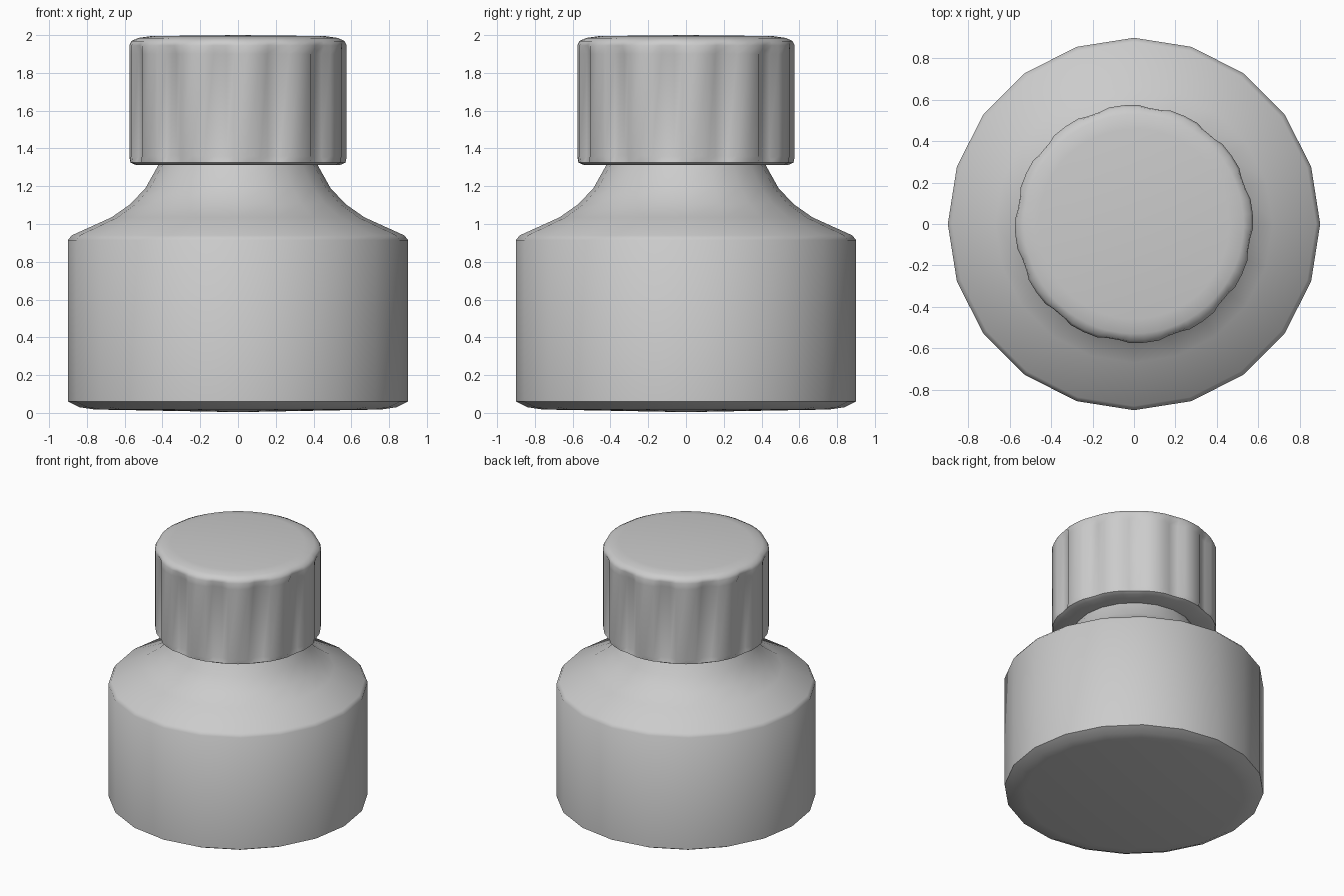
import bpy, bmesh, math

if "Cube" in bpy.data.objects:
    bpy.data.objects.remove(bpy.data.objects["Cube"])


def loft(name, rings, bottom_z, top_z, sharp):
    """Skin a stack of closed rings; close the ends with fans if a centre height is given."""
    bm = bmesh.new()
    loops = [[bm.verts.new(p) for p in ring] for ring in rings]
    n = len(loops[0])
    for a, b in zip(loops, loops[1:]):
        for i in range(n):
            j = (i + 1) % n
            bm.faces.new((a[i], a[j], b[j], b[i]))
    for loop, z in ((loops[0], bottom_z), (loops[-1], top_z)):
        if z is not None:
            c = bm.verts.new((0, 0, z))
            for i in range(n):
                bm.faces.new((loop[i], loop[(i + 1) % n], c))
    bmesh.ops.recalc_face_normals(bm, faces=bm.faces)
    mesh = bpy.data.meshes.new(name)
    bm.to_mesh(mesh)
    bm.free()
    obj = bpy.data.objects.new(name, mesh)
    bpy.context.collection.objects.link(obj)
    bpy.ops.object.select_all(action='DESELECT')
    obj.select_set(True)
    bpy.context.view_layer.objects.active = obj
    bpy.ops.object.shade_smooth_by_angle(angle=math.radians(sharp))
    return obj


def ring(angles, radii, z):
    return [(r * math.cos(a), r * math.sin(a), z) for a, r in zip(angles, radii)]


# Bottle body: 20-sided turned profile (radius, height)
body_profile = [(0.76, 0.018), (0.84, 0.03), (0.90, 0.06), (0.90, 0.915), (0.88, 0.94),
                (0.67, 1.035), (0.57, 1.105), (0.49, 1.19), (0.42, 1.315)]
body_angles = [math.radians(18 * i) for i in range(20)]
loft("bottle_body",
     [ring(body_angles, [r] * 20, z) for r, z in body_profile], 0.004, 1.315, 60)

# Screw cap: twelve shallow grip grooves that fade out at both rims
cap_angles, groove = [], []
for k in range(12):
    for offset, weight in ((-7, 0), (0, 0), (7, 0), (11.5, 1), (18.5, 1)):
        cap_angles.append(math.radians(5 + 30 * k + offset))
        groove.append(weight)

# (ridge radius, groove depth, height)
cap_profile = [(0.40, 0, 1.312), (0.54, 0, 1.312), (0.57, 0.008, 1.325), (0.576, 0.028, 1.36),
               (0.576, 0.028, 1.90), (0.576, 0.010, 1.945), (0.565, 0.004, 1.968),
               (0.53, 0, 1.985), (0.46, 0, 1.995)]
loft("screw_cap",
     [ring(cap_angles, [r - d * w for w in groove], z) for r, d, z in cap_profile],
     None, 2.0, 50)
